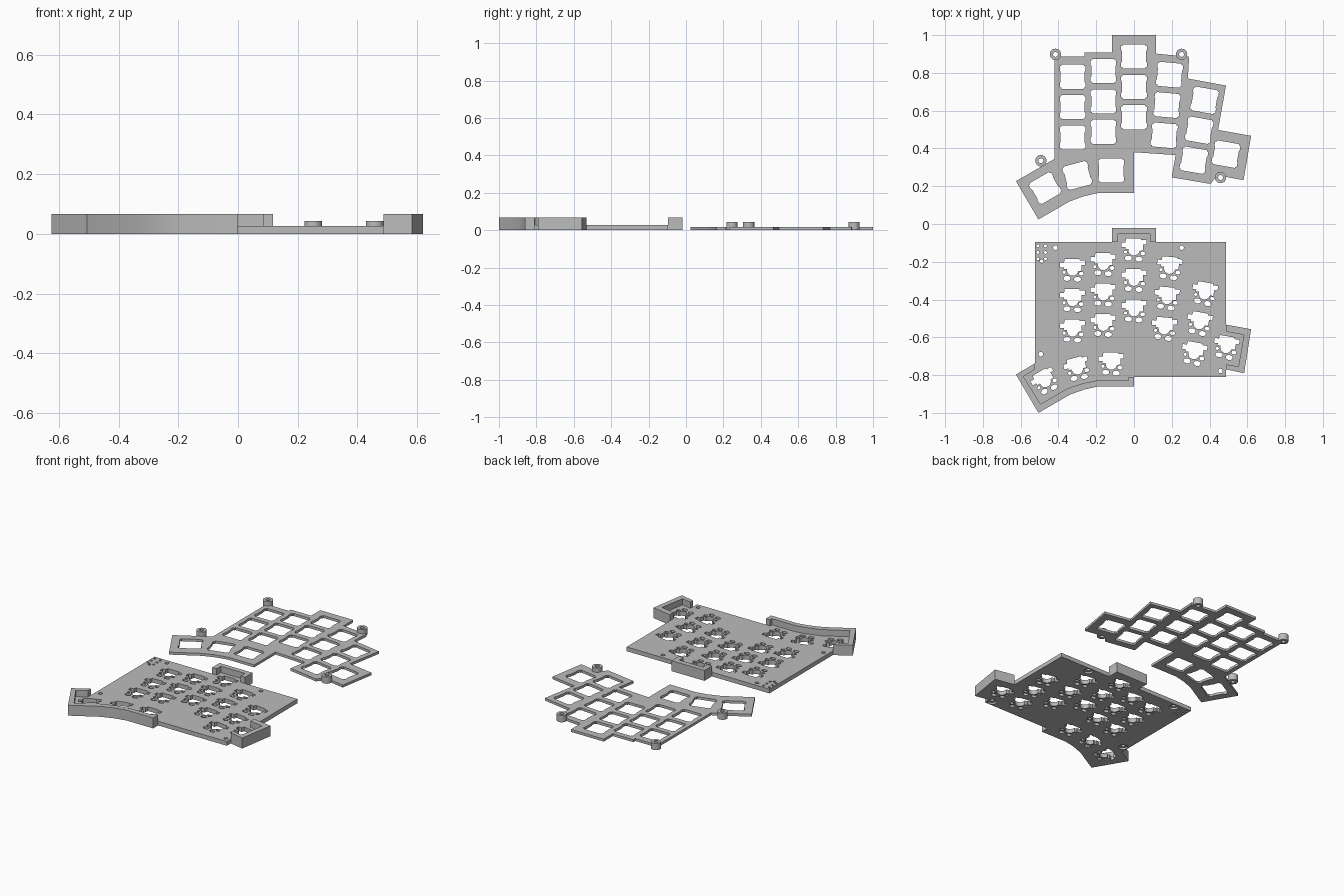
import bpy
import bmesh
import math
from mathutils import Matrix, Vector

default = bpy.data.objects.get("Cube")
if default:
    bpy.data.objects.remove(default, do_unlink=True)

grey = bpy.data.materials.new("plain grey")
grey.use_nodes = True
colour = (0.5, 0.5, 0.5, 1)
grey.diffuse_color = colour
grey.node_tree.nodes["Principled BSDF"].inputs["Base Color"].default_value = colour

PLATE_TOP = 0.016
BOSS_TOP = 0.043
FLOOR_TOP = 0.027
WALL_TOP = 0.067
CASE_SHIFT = -1.024
PITCH = 0.161


def circle(x, y, radius, sides=20, squash=1.0):
    steps = [math.tau * i / sides for i in range(sides)]
    return [(x + radius * math.cos(a), y + radius * squash * math.sin(a)) for a in steps]


def shift(points, dy=CASE_SHIFT):
    return [(x, y + dy) for x, y in points]


def place(points, key, dy=0.0):
    """Move a local shape onto a key position."""
    x, y, angle = key
    turn = Matrix.Rotation(math.radians(angle), 2)
    return [tuple(turn @ Vector(p) + Vector((x, y + dy))) for p in points]


def slab(name, loops, bottom, top):
    """Flat solid from an outline followed by any number of holes."""
    bm = bmesh.new()
    edges = []
    for loop in loops:
        verts = [bm.verts.new((x, y, bottom)) for x, y in loop]
        edges += [bm.edges.new((v, verts[i - 1])) for i, v in enumerate(verts)]
    bmesh.ops.triangle_fill(bm, use_beauty=True, edges=edges, normal=(0, 0, 1))
    raised = bmesh.ops.extrude_face_region(bm, geom=bm.faces[:])["geom"]
    raised = [g for g in raised if isinstance(g, bmesh.types.BMVert)]
    bmesh.ops.translate(bm, verts=raised, vec=(0, 0, top - bottom))
    bmesh.ops.recalc_face_normals(bm, faces=bm.faces[:])
    mesh = bpy.data.meshes.new(name)
    bm.to_mesh(mesh)
    bm.free()
    mesh.materials.append(grey)
    obj = bpy.data.objects.new(name, mesh)
    bpy.context.collection.objects.link(obj)
    return obj


def activate(obj):
    bpy.ops.object.select_all(action="DESELECT")
    obj.select_set(True)
    bpy.context.view_layer.objects.active = obj


def drill(target, x, y, radius, bottom, top):
    cutter = slab("drill_cutter", [circle(x, y, radius)], bottom, top)
    cutter.hide_render = True
    mod = target.modifiers.new("drill", "BOOLEAN")
    mod.operation = "DIFFERENCE"
    mod.solver = "EXACT"
    mod.object = cutter
    activate(target)
    bpy.ops.object.modifier_apply(modifier=mod.name)
    bpy.data.objects.remove(cutter, do_unlink=True)


def soften(obj):
    activate(obj)
    bpy.ops.object.shade_smooth_by_angle(angle=math.radians(30))


# Key positions: five columns of three, one outer key and three thumb keys
keys = []
for x, y, angle in [(-0.325, 0.78, 0), (-0.162, 0.81, 0), (0, 0.887, 0),
                    (0.188, 0.79, -5), (0.373, 0.655, -10)]:
    a = math.radians(angle)
    for row in range(3):
        keys.append((x + row * PITCH * math.sin(a), y - row * PITCH * math.cos(a), angle))
keys += [(0.487, 0.37, -10), (-0.12, 0.283, 0), (-0.3, 0.257, 15), (-0.47, 0.19, 30)]

screws = [(-0.416, 0.898), (0.252, 0.898), (-0.493, 0.335), (0.458, 0.246)]

# Outer edge under the thumb keys, shared by plate and case
thumb_edge = [(0, 0.164), (-0.19, 0.164), (-0.265, 0.147), (-0.34, 0.12),
              (-0.506, 0.024), (-0.625, 0.227)]

# Switch opening with notched sides, mirrored from one quarter
quarter = [(0.064, 0.028), (0.068, 0.034), (0.068, 0.055), (0.06, 0.058), (0.058, 0.064)]
right = [(x, -y) for x, y in reversed(quarter)] + quarter
opening = right + [(-x, -y) for x, y in right]

# Switch plate
plate_outline = thumb_edge + [
    (-0.42, 0.345), (-0.42, 0.888), (-0.262, 0.888), (-0.262, 0.908), (-0.117, 0.908),
    (-0.117, 1), (0.117, 1), (0.117, 0.902), (0.292, 0.885), (0.285, 0.77),
    (0.487, 0.733), (0.445, 0.498), (0.62, 0.467), (0.58, 0.232), (0.44, 0.258),
    (0.405, 0.212), (0.2, 0.247), (0.22, 0.365), (0, 0.38)]
plate = slab("switch_plate", [plate_outline] + [place(opening, k) for k in keys],
             0, PLATE_TOP)
for x, y in screws:
    drill(plate, x, y, 0.013, -0.1, 0.1)
    boss = slab("screw_boss", [circle(x, y, 0.03, 32), circle(x, y, 0.013)], 0, BOSS_TOP)
    soften(boss)
soften(plate)

# Socket cutout with a rounded lower bump, and its small pin holes
bump = [(0.03 * math.cos(a), 0.03 * math.sin(a))
        for a in [-math.pi * i / 8 for i in range(1, 8)]]
socket = [(-0.067, 0.015), (-0.067, 0.04), (-0.045, 0.04), (-0.042, 0.06), (0.035, 0.06),
          (0.038, 0.052), (0.065, 0.052), (0.065, 0.028), (0.048, 0.028), (0.048, -0.003),
          (0.03, -0.005)] + bump + [(-0.03, 0.005), (-0.046, 0.005), (-0.046, 0.015)]
pins = [circle(-0.03, -0.044, 0.019, 12, 0.7), circle(0.026, -0.049, 0.019, 12, 0.7),
        circle(0.046, -0.019, 0.013, 10, 0.8), circle(-0.045, -0.012, 0.009, 8)]

# Case tabs that carry the raised walls
left, right_side, back, front = -0.525, 0.488, -0.095, -0.81
thumb_case = shift(thumb_edge)
side_tab = [(right_side, -0.77), (0.583, -0.79), (0.62, -0.557), (right_side, -0.533)]
back_tab = [(0.117, back), (0.117, -0.02), (-0.117, -0.02), (-0.117, back)]

# Case floor
case_outline = ([(right_side, front)] + side_tab + [(right_side, back)] + back_tab
                + [(left, back), (left, -0.738)] + thumb_case[::-1] + [(0, front)])
holes = [place(shape, k, CASE_SHIFT) for k in keys for shape in [socket] + pins]
for side in (-1, 1):
    for row in (-1, 0, 1):
        holes.append(circle(-0.489 + side * 0.02, -0.15 + row * 0.034, 0.008, 10))
holes.append(circle(-0.489, -0.197, 0.009, 10))
floor = slab("case_floor", [case_outline] + holes, 0, FLOOR_TOP)
for x, y in shift(screws):
    drill(floor, x, y, 0.012, -0.1, 0.1)
    drill(floor, x, y, 0.028, -0.1, 0.012)
soften(floor)

# Raised walls around the three tabs
walls = {
    "thumb_wall": thumb_case + [
        (left, -0.738), (left, -0.77), (-0.585, -0.808), (-0.495, -0.953), (-0.352, -0.87),
        (-0.27, -0.843), (-0.193, -0.828), (-0.03, -0.828), (-0.03, front), (0, front)],
    "side_wall": side_tab + [
        (right_side, -0.57), (0.582, -0.587), (0.553, -0.755), (right_side, -0.743)],
    "back_wall": back_tab + [
        (-0.085, back), (-0.085, -0.052), (0.085, -0.052), (0.085, back)],
}
for name, outline in walls.items():
    soften(slab(name, outline and [outline], FLOOR_TOP, WALL_TOP))
